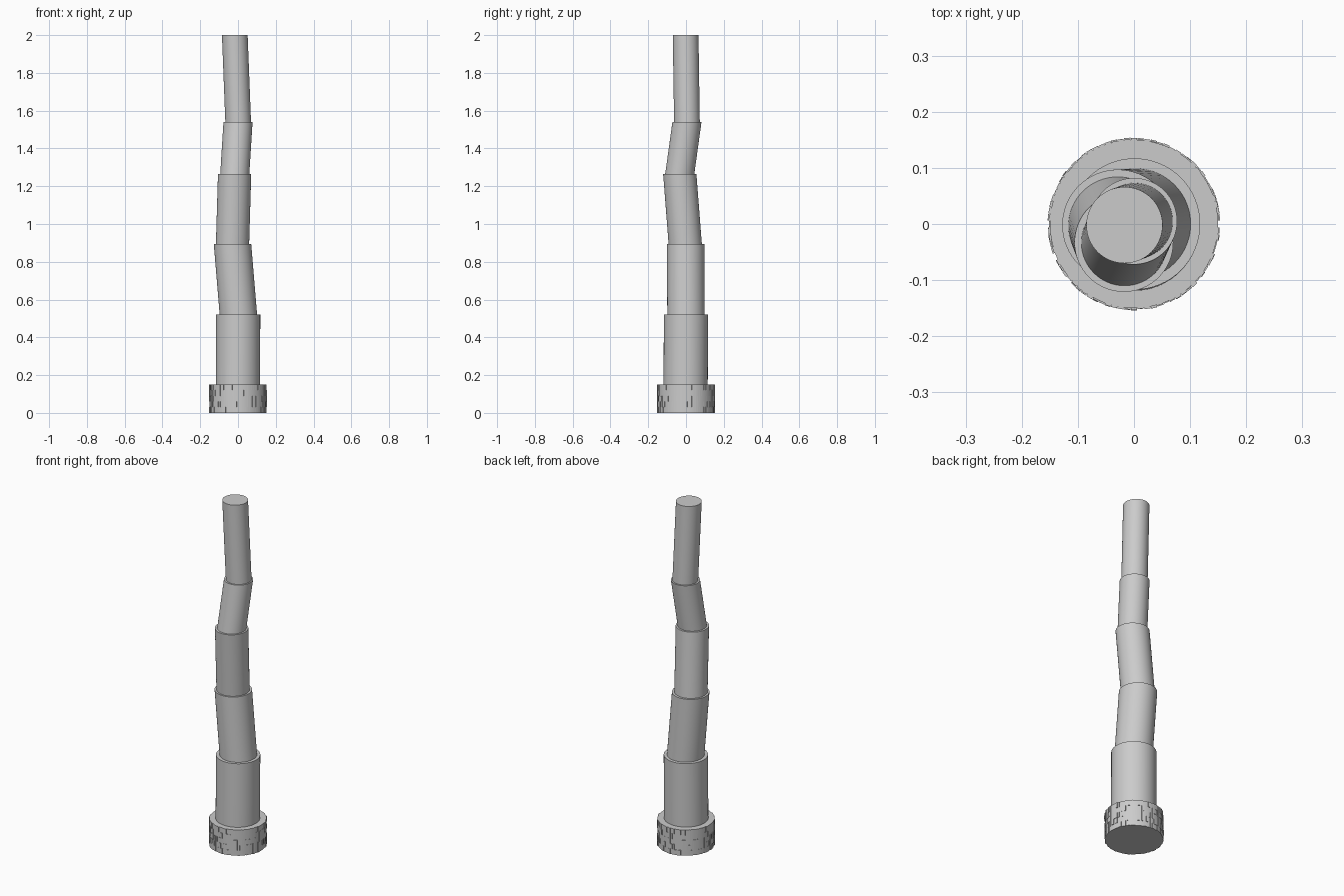
import bpy, bmesh, math, random
from mathutils import Matrix, Vector

if "Cube" in bpy.data.objects:
    bpy.data.objects.remove(bpy.data.objects["Cube"])

random.seed(4)
SIDES = 64


def finish(bm, name, smooth=True):
    bmesh.ops.recalc_face_normals(bm, faces=bm.faces)
    mesh = bpy.data.meshes.new(name)
    bm.to_mesh(mesh)
    bm.free()
    ob = bpy.data.objects.new(name, mesh)
    bpy.context.collection.objects.link(ob)
    if smooth:
        bpy.ops.object.select_all(action='DESELECT')
        ob.select_set(True)
        bpy.context.view_layer.objects.active = ob
        bpy.ops.object.shade_smooth_by_angle(angle=math.radians(35))
    return ob


def leaning_tube(name, radius, bottom, top):
    """Capped cylinder sheared so both ends stay level."""
    bm = bmesh.new()
    rings = []
    for c in (bottom, top):
        rings.append([bm.verts.new((c[0] + radius * math.cos(2 * math.pi * i / SIDES),
                                    c[1] + radius * math.sin(2 * math.pi * i / SIDES), c[2]))
                      for i in range(SIDES)])
    for i in range(SIDES):
        j = (i + 1) % SIDES
        bm.faces.new((rings[0][i], rings[0][j], rings[1][j], rings[1][i]))
    bm.faces.new(rings[0][::-1])
    bm.faces.new(rings[1])
    return finish(bm, name)


# Base drum
leaning_tube("base_drum", 0.15, (0, 0, 0), (0, 0, 0.15))

# Rough raised chips around the base drum
bm = bmesh.new()
COLS, ROWS = 80, 5
step, height = 2 * math.pi / COLS, 0.15 / ROWS
for c in range(COLS):
    for r in range(ROWS):
        if random.random() < 0.45:
            continue
        out = random.uniform(0.001, 0.004)
        size = Vector((0.006, 0.15 * step * 0.92, height))
        place = (Matrix.Rotation(c * step, 4, 'Z')
                 @ Matrix.Translation((0.147 + out, 0, (r + 0.5) * height))
                 @ Matrix.Diagonal((*size, 1)))
        bmesh.ops.create_cube(bm, size=1, matrix=place)
finish(bm, "base_chips", smooth=False)

# Stack of crooked trunk sections: radius, bottom centre, top centre
sections = [
    (0.117, (0.000, -0.002, 0.15), (0.001, 0.000, 0.52)),
    (0.099, (0.002, 0.000, 0.52), (-0.029, -0.002, 0.893)),
    (0.088, (-0.029, -0.004, 0.893), (-0.018, -0.033, 1.265)),
    (0.077, (-0.017, -0.033, 1.265), (0.000, 0.005, 1.54)),
    (0.068, (0.001, 0.005, 1.54), (-0.017, -0.002, 2.0)),
]
for n, (radius, lo, hi) in enumerate(sections, 1):
    leaning_tube(f"trunk_section_{n}", radius, lo, hi)
